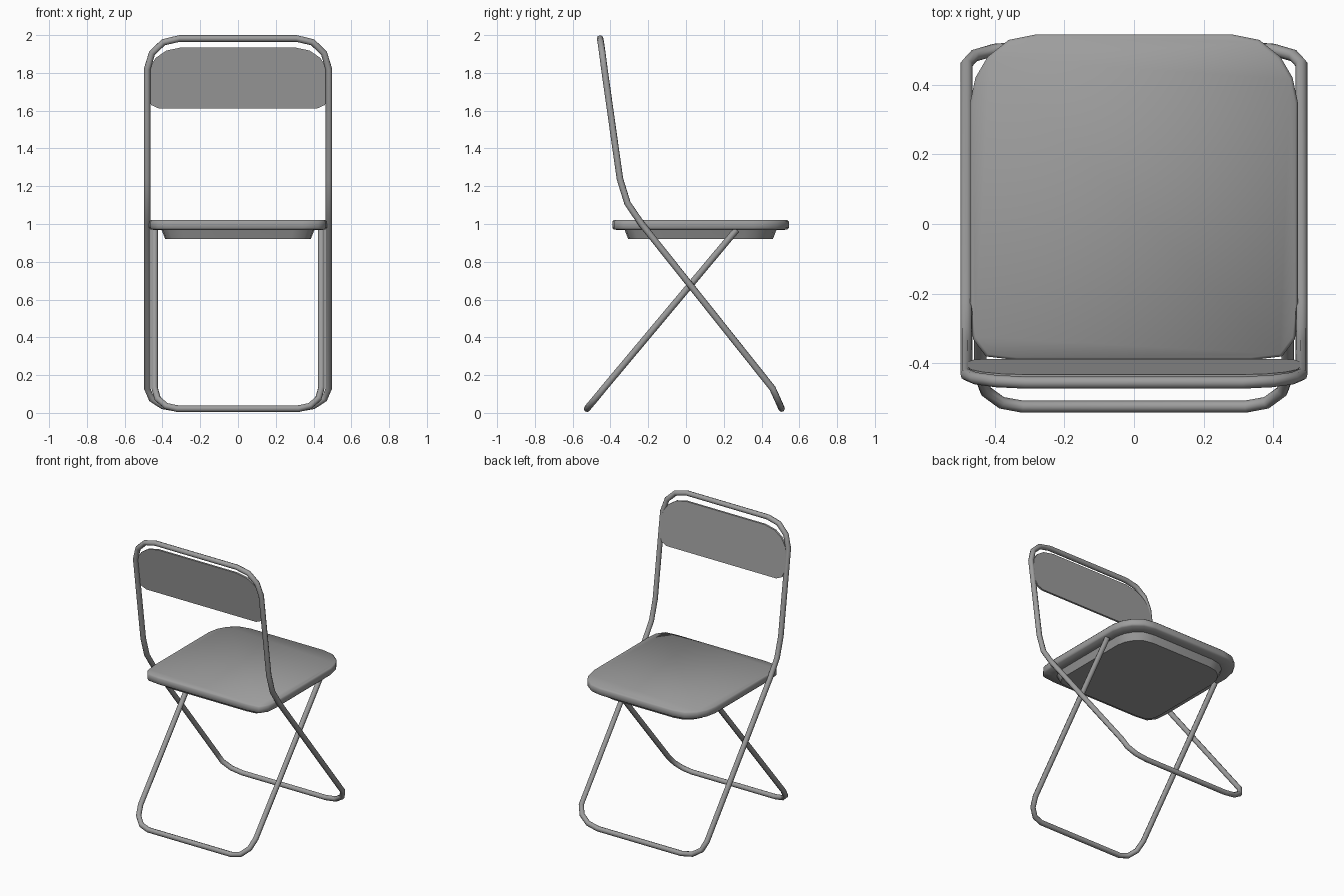
import bpy, bmesh

cube = bpy.data.objects.get("Cube")
if cube:
    bpy.data.objects.remove(cube, do_unlink=True)

grey = bpy.data.materials.new("grey metal")
grey.use_nodes = True
grey.diffuse_color = (0.34, 0.34, 0.34, 1)
grey.node_tree.nodes["Principled BSDF"].inputs["Base Color"].default_value = (0.34, 0.34, 0.34, 1)


def finish(obj, angle):
    """Assign the colour and smooth the soft edges."""
    if not obj.data.materials:
        obj.data.materials.append(grey)
    bpy.ops.object.select_all(action="DESELECT")
    obj.select_set(True)
    bpy.context.view_layer.objects.active = obj
    bpy.ops.object.shade_smooth_by_angle(angle=angle)


def mirrored(half):
    """Complete a +x half path with its mirror image."""
    return half + [(-p[0], *p[1:]) for p in reversed(half)]


def tube(name, points, closed, radius=0.0175):
    curve = bpy.data.curves.new(name, "CURVE")
    curve.dimensions = "3D"
    curve.bevel_depth = radius
    curve.bevel_resolution = 2
    curve.use_fill_caps = True
    spline = curve.splines.new("POLY")
    spline.points.add(len(points) - 1)
    for sp, p in zip(spline.points, points):
        sp.co = (*p, 1)
    spline.use_cyclic_u = closed
    obj = bpy.data.objects.new(name, curve)
    bpy.context.collection.objects.link(obj)
    bpy.ops.object.select_all(action="DESELECT")
    obj.select_set(True)
    bpy.context.view_layer.objects.active = obj
    bpy.ops.object.convert(target="MESH")
    finish(bpy.context.object, 1.0)


def loft(name, rings, angle):
    """Skin matching rings of points and cap both ends."""
    bm = bmesh.new()
    loops = [[bm.verts.new(p) for p in ring] for ring in rings]
    n = len(loops[0])
    for a, b in zip(loops, loops[1:]):
        for i in range(n):
            j = (i + 1) % n
            bm.faces.new((a[i], a[j], b[j], b[i]))
    bm.faces.new(loops[0])
    bm.faces.new(loops[-1])
    bmesh.ops.recalc_face_normals(bm, faces=bm.faces)
    mesh = bpy.data.meshes.new(name)
    bm.to_mesh(mesh)
    bm.free()
    obj = bpy.data.objects.new(name, mesh)
    bpy.context.collection.objects.link(obj)
    finish(obj, angle)


# Main frame: one closed loop forming the backrest hoop and the forward legs
tube("main_frame", mirrored([
    (0.31, -0.455, 1.982), (0.395, -0.451, 1.962), (0.455, -0.443, 1.905),
    (0.481, -0.432, 1.82), (0.481, -0.35, 1.24), (0.481, -0.31, 1.11),
    (0.481, -0.235, 1.0), (0.481, 0.458, 0.13), (0.458, 0.483, 0.075),
    (0.40, 0.50, 0.037), (0.32, 0.506, 0.023)]), True)

# Crossing legs: an open U hung under the seat
tube("crossing_legs", mirrored([
    (0.441, 0.268, 0.97), (0.441, -0.435, 0.13), (0.425, -0.48, 0.075),
    (0.38, -0.513, 0.036), (0.32, -0.524, 0.022)]), False)

# Seat: rounded slab with a shallow pan below
seat_outline = mirrored([
    (0.28, 0.544), (0.36, 0.528), (0.42, 0.48), (0.455, 0.42), (0.47, 0.35),
    (0.47, -0.25), (0.462, -0.33), (0.425, -0.38), (0.34, -0.39)])
seat_middle = 0.077
seat_levels = [(0.985, 1.021), (1, 1.012), (1, 0.98), (0.985, 0.97),
               (0.86, 0.968), (0.82, 0.92)]
loft("seat", [[(x * s, seat_middle + (y - seat_middle) * s, z) for x, y in seat_outline]
              for s, z in seat_levels], 0.9)

# Backrest: thin plate leaning with the frame
back_outline = mirrored([
    (0.30, 1.935), (0.38, 1.918), (0.435, 1.88), (0.468, 1.83), (0.477, 1.77),
    (0.477, 1.67), (0.46, 1.63), (0.42, 1.612)])


def lean(z):
    return -0.455 + (1.982 - z) * 0.141


loft("backrest", [[(x, lean(z) + offset, z) for x, z in back_outline]
                  for offset in (0.002, 0.016)], 0.5)
